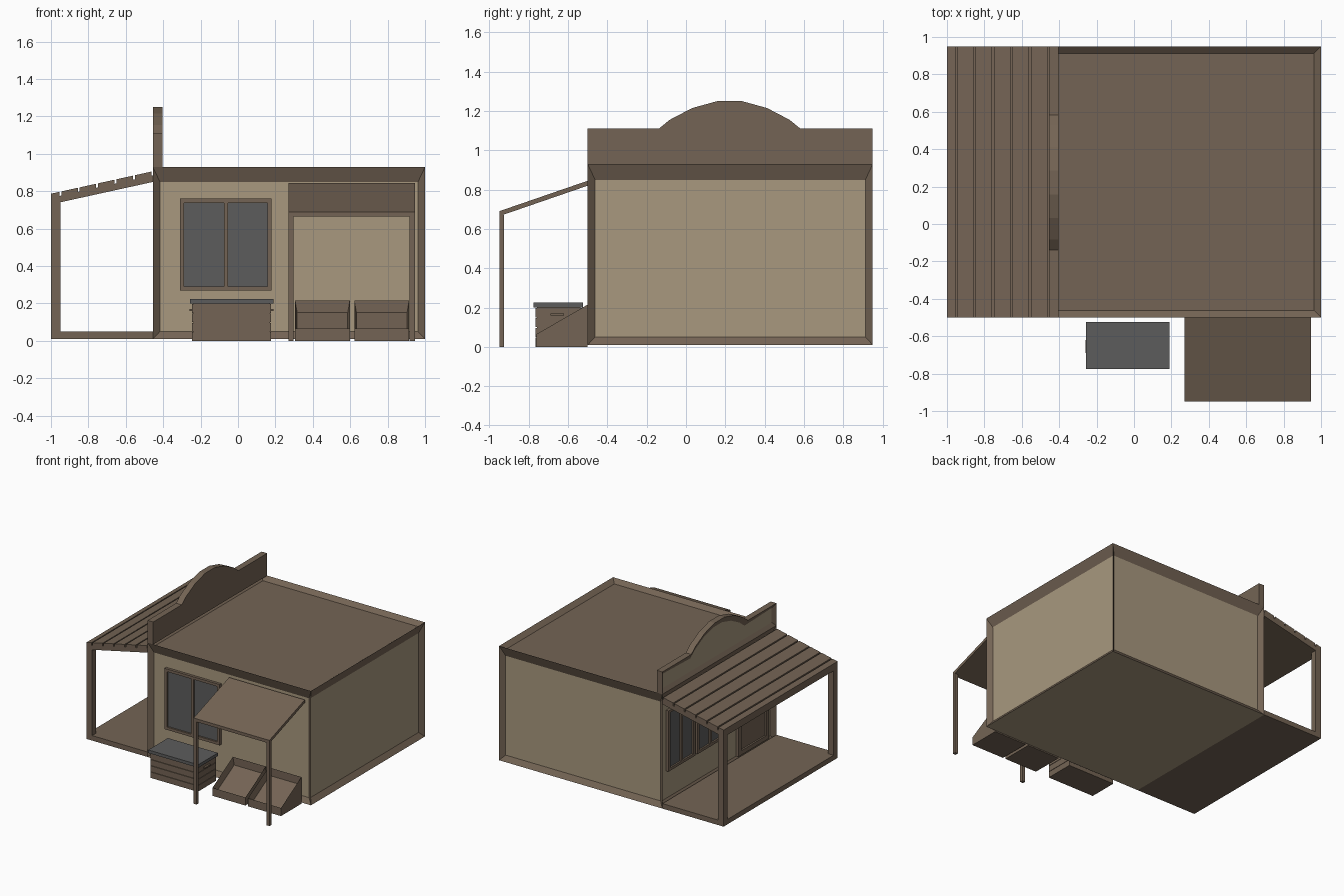
import bpy, bmesh
from mathutils import Vector

old = bpy.data.objects.get("Cube")
if old:
    bpy.data.objects.remove(old, do_unlink=True)


def material(name, r, g, b):
    m = bpy.data.materials.new(name)
    m.use_nodes = True
    m.diffuse_color = (r, g, b, 1)
    m.node_tree.nodes["Principled BSDF"].inputs["Base Color"].default_value = (r, g, b, 1)
    return m


WOOD = material("brown wood", 0.174, 0.127, 0.089)
PLASTER = material("beige plaster", 0.392, 0.314, 0.209)
GREY = material("dark grey", 0.107, 0.107, 0.107)


def finish(name, bm, *mats):
    bmesh.ops.recalc_face_normals(bm, faces=bm.faces)
    mesh = bpy.data.meshes.new(name)
    bm.to_mesh(mesh)
    bm.free()
    for m in mats:
        mesh.materials.append(m)
    ob = bpy.data.objects.new(name, mesh)
    bpy.context.collection.objects.link(ob)
    return ob


def add_box(bm, lo, hi):
    lo, hi = Vector(lo), Vector(hi)
    made = bmesh.ops.create_cube(bm, size=1)["verts"]
    for v in made:
        v.co = Vector((lo[i] if v.co[i] < 0 else hi[i]) for i in range(3))


def boxes(name, mat, *pairs):
    bm = bmesh.new()
    for lo, hi in pairs:
        add_box(bm, lo, hi)
    return finish(name, bm, mat)


def prism(profile, axis, a, b):
    """Extrude a profile along x (points are y, z) or y (points are x, z)."""
    bm = bmesh.new()
    place = (lambda p, t: (t, *p)) if axis == "x" else (lambda p, t: (p[0], t, p[1]))
    face = bm.faces.new([bm.verts.new(place(p, a)) for p in profile])
    ext = bmesh.ops.extrude_face_region(bm, geom=[face])["geom"]
    step = Vector(place((0, 0), b - a))
    bmesh.ops.translate(bm, vec=step, verts=[g for g in ext if isinstance(g, bmesh.types.BMVert)])
    bmesh.ops.recalc_face_normals(bm, faces=bm.faces)
    bm.normal_update()
    return bm


LEFT, RIGHT, MID = -1.0, 1.0, -0.455
FRONT, BACK = -0.5, 0.95
BASE, FLOOR, BEAM, TOP = 0.01, 0.05, 0.85, 0.93
RECESS = 0.03

# Main building: every wall is recessed between corner posts and beams
bm = bmesh.new()
add_box(bm, (MID, FRONT, BASE), (RIGHT, BACK, TOP))
bm.normal_update()
walls = [f for f in bm.faces if abs(f.normal.z) < 0.5]
roof = [f for f in bm.faces if f.normal.z > 0.5]
for f in bm.faces:
    f.material_index = 1 if f.normal.z < -0.5 else 0
bmesh.ops.inset_individual(bm, faces=walls + roof, thickness=0.053, depth=-RECESS)
for f in walls:
    f.material_index = 1
    for v in f.verts:
        v.co.z = FLOOR if v.co.z < 0.5 else BEAM
finish("building", bm, WOOD, PLASTER)

# Arched parapet with a recessed panel on the porch side
arch = [(0.36, 0), (0.305, 0.045), (0.19, 0.105), (0.063, 0.14)]
centre, shoulder = 0.222, 1.11
outline = [(FRONT, TOP), (FRONT, shoulder)]
outline += [(centre - d, shoulder + h) for d, h in arch]
outline += [(centre + d, shoulder + h) for d, h in reversed(arch)]
outline += [(BACK, shoulder), (BACK, TOP)]
bm = prism(outline, "x", MID, MID + 0.05)
panel = [f for f in bm.faces if f.normal.x < -0.9]
bmesh.ops.inset_region(bm, faces=panel, thickness=0.045, depth=-0.02)
for f in panel:
    f.material_index = 1
finish("parapet", bm, WOOD, PLASTER)

# Porch floor and posts
boxes("porch_floor", WOOD, ((LEFT, FRONT, BASE), (MID, BACK, FLOOR)))
boxes("porch_posts", WOOD, *[((LEFT, y, FLOOR), (LEFT + 0.05, y + 0.05, 0.75))
                             for y in (FRONT, BACK - 0.05)])


# Porch roof: sloping deck with separate boards on top
def slope(x):
    return 0.73 + 0.22 * (x - LEFT)


def sloped_slab(name, x0, x1, under, over):
    pts = [(x0, slope(x0) + under), (x1, slope(x1) + under),
           (x1, slope(x1) + over), (x0, slope(x0) + over)]
    finish(name, prism(pts, "y", FRONT, BACK), WOOD)


sloped_slab("porch_deck", LEFT, MID, 0, 0.035)
edges = [LEFT - 0.01] + [-0.955 + 0.0985 * i for i in range(6)]
for i, (a, b) in enumerate(zip(edges, edges[1:])):
    sloped_slab(f"porch_board_{i + 1}", a + 0.01, b, 0.035, 0.057)


# Framed openings, on the front wall or on the porch wall
def opening(name, wall, u0, u1, z0, z1, panes, fill, rim=0.022):
    if wall == "front":
        y = FRONT + RECESS
        at = lambda a, b, c, d, out: ((a, y - out, c), (b, y, d))
    else:
        x = MID + RECESS
        at = lambda a, b, c, d, out: ((x - out, a, c), (x, b, d))
    step = (u1 - u0 - rim) / panes
    bars = [at(u0 + i * step, u0 + i * step + rim, z0, z1, 0.022) for i in range(panes + 1)]
    bars += [at(u0, u1, z, z + rim, 0.0215) for z in (z0, z1 - rim)]
    boxes(name + "_frame", WOOD, *bars)
    boxes(name + "_panel", fill, at(u0 + 0.01, u1 - 0.01, z0 + 0.01, z1 - 0.01, 0.008))


opening("front_window", "front", -0.31, 0.18, 0.27, 0.76, 2, GREY)
opening("porch_window_back", "porch", 0.52, 0.86, 0.27, 0.76, 2, GREY)
opening("porch_window_middle", "porch", 0.15, 0.49, 0.27, 0.76, 2, GREY)
opening("porch_door", "porch", -0.42, -0.03, FLOOR, 0.74, 1, WOOD, 0.035)

# Awning on two thin posts
AX0, AX1, AY = 0.27, 0.945, -0.95
finish("awning", prism([(FRONT, 0.82), (FRONT, 0.845), (AY, 0.69), (AY, 0.665)],
                       "x", AX0, AX1), WOOD)
boxes("awning_posts", WOOD, *[((x, AY, 0), (x + 0.027, AY + 0.025, 0.672))
                              for x in (AX0, AX1 - 0.027)])

# Sloping display crates with open trays
for side, x in (("right", 0.305), ("left", 0.622)):
    bm = prism([(-0.76, 0), (-0.76, 0.065), (FRONT, 0.215), (FRONT, 0)], "x", x, x + 0.293)
    tray = [f for f in bm.faces if f.normal.z > 0.5]
    bmesh.ops.inset_region(bm, faces=tray, thickness=0.016, depth=-0.055)
    finish(f"display_crate_{side}", bm, WOOD)

# Planked chest with a grey lid and end handles
CX0, CX1, CY0, CY1 = -0.245, 0.177, -0.765, -0.53
boards = [((CX0, CY0, 0.05 * i), (CX1, CY1, 0.05 * i + 0.047)) for i in range(4)]
boxes("chest_boards", WOOD, *boards)
boxes("chest_core", WOOD, ((CX0 + 0.006, CY0 + 0.006, 0.002), (CX1 - 0.006, CY1 - 0.006, 0.2)))
boxes("chest_lid", GREY, ((CX0 - 0.012, CY0 - 0.01, 0.2), (CX1 + 0.012, CY1 + 0.005, 0.225)))
boxes("chest_handles", WOOD, *[((x, -0.69, 0.16), (x + 0.014, -0.62, 0.17))
                               for x in (CX0 - 0.014, CX1)])
